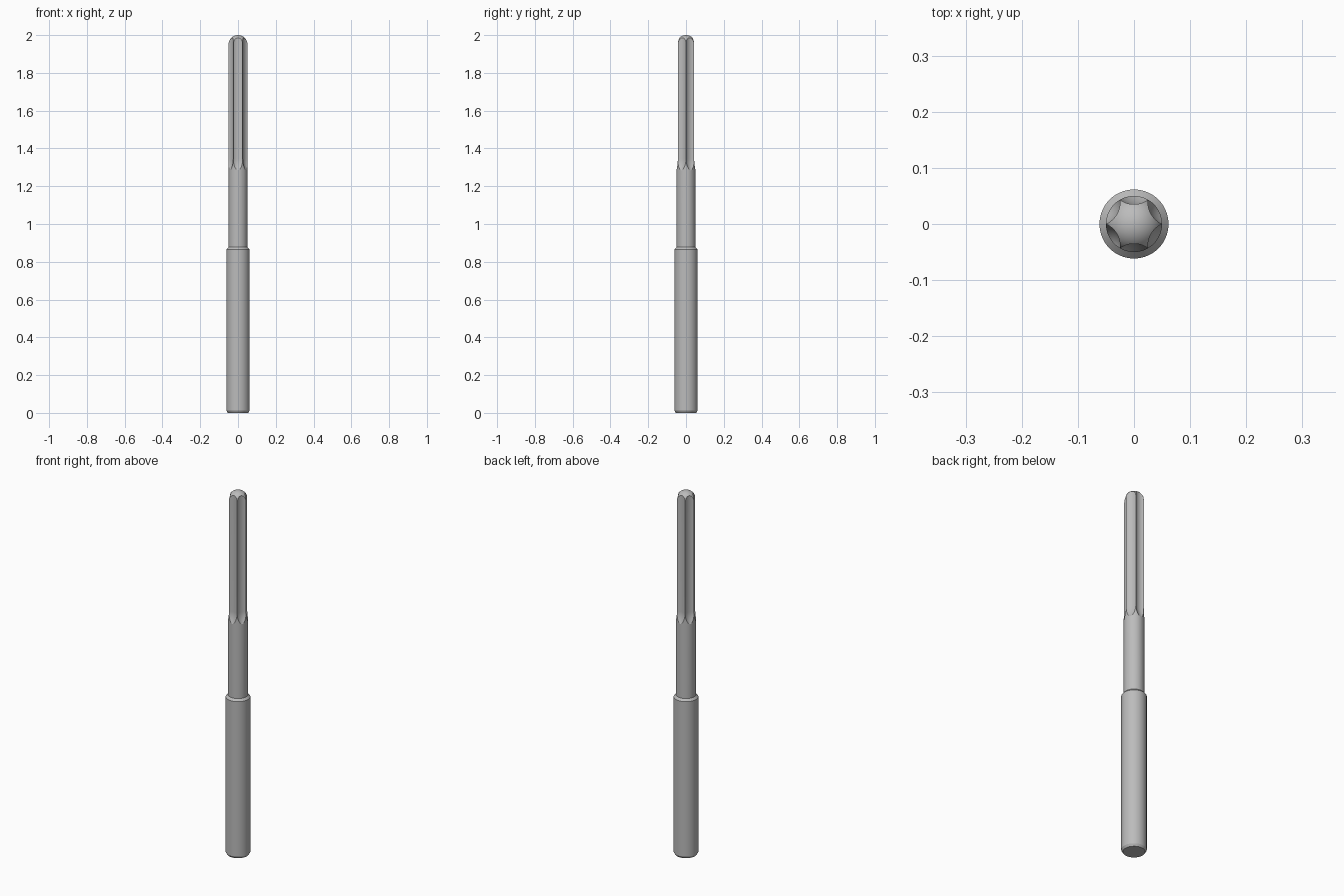
import bpy
import bmesh
from math import pi, sin, cos
from mathutils import Matrix, Vector

if "Cube" in bpy.data.objects:
    bpy.data.objects.remove(bpy.data.objects["Cube"], do_unlink=True)

# One plain steel colour
steel = bpy.data.materials.new("steel grey")
steel.use_nodes = True
colour = (0.5, 0.5, 0.5, 1)
steel.diffuse_color = colour
steel.node_tree.nodes["Principled BSDF"].inputs["Base Color"].default_value = colour

SIDES = 96
BODY_R, SHANK_R, TOP = 0.05, 0.0615, 2.0


def lathe(name, profile):
    """Spin an (r, z) profile, starting and ending on the axis, into a solid."""
    bm = bmesh.new()
    verts = [bm.verts.new((r, 0, z)) for r, z in profile]
    edges = [bm.edges.new(pair) for pair in zip(verts, verts[1:])]
    bmesh.ops.spin(bm, geom=verts + edges, axis=(0, 0, 1), cent=(0, 0, 0),
                   angle=2 * pi, steps=SIDES, use_duplicate=False)
    bmesh.ops.remove_doubles(bm, verts=bm.verts, dist=1e-5)
    bmesh.ops.recalc_face_normals(bm, faces=bm.faces)
    mesh = bpy.data.meshes.new(name)
    bm.to_mesh(mesh)
    bm.free()
    mesh.materials.append(steel)
    obj = bpy.data.objects.new(name, mesh)
    bpy.context.collection.objects.link(obj)
    return obj


def select(obj):
    bpy.ops.object.select_all(action="DESELECT")
    obj.select_set(True)
    bpy.context.view_layer.objects.active = obj


# Thick shank with a chamfer at each end
shank = lathe("shank", [(0, 0), (0.054, 0), (SHANK_R, 0.012),
                        (SHANK_R, 0.865), (BODY_R, 0.877), (0, 0.877)])

# Slim body with a hemispherical nose
nose = [(BODY_R * cos(i * pi / 32), TOP - BODY_R + BODY_R * sin(i * pi / 32))
        for i in range(16)]
body = lathe("fluted_body", [(0, 0.87), (BODY_R, 0.87)] + nose + [(0, TOP)])

# Six flutes, ground by a round cutter with a curved run-out
FLUTE_R, FLUTE_DIST, RUN_OUT = 0.0425, 0.0777, 1.345
tip = [(FLUTE_R - 0.017 * (1 - i / 8) ** 2, RUN_OUT - 0.065 * (1 - i / 8))
       for i in range(9)]
cutter_profile = [(0, tip[0][1])] + tip + [(FLUTE_R, 2.1), (0, 2.1)]
for i in range(6):
    angle = pi / 6 + i * pi / 3
    cutter = lathe("flute_cutter", cutter_profile)
    cutter.data.transform(Matrix.Translation(
        Vector((cos(angle), sin(angle), 0)) * FLUTE_DIST))
    cutter.hide_render = True
    cut = body.modifiers.new("flute", "BOOLEAN")
    cut.operation = "DIFFERENCE"
    cut.solver = "EXACT"
    cut.object = cutter
    select(body)
    bpy.ops.object.modifier_apply(modifier=cut.name)
    bpy.data.objects.remove(cutter, do_unlink=True)

# Smooth round surfaces, crisp ground edges
for obj in (shank, body):
    select(obj)
    bpy.ops.object.shade_smooth_by_angle(angle=pi / 7)
